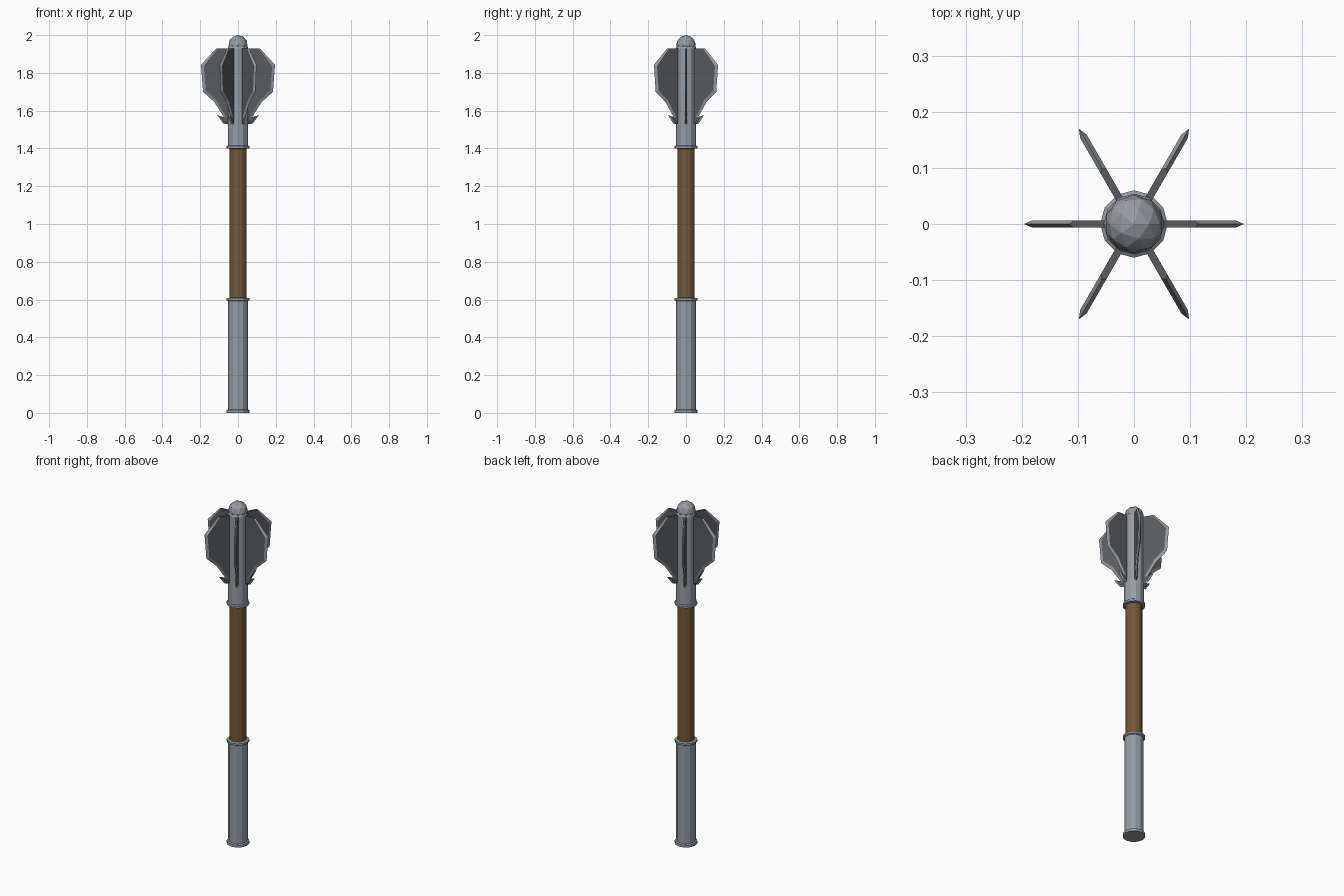
import bpy, bmesh
from math import cos, sin, pi

if "Cube" in bpy.data.objects:
    bpy.data.objects.remove(bpy.data.objects["Cube"])


def material(name, color):
    m = bpy.data.materials.new(name)
    m.diffuse_color = color
    m.use_nodes = True
    m.node_tree.nodes["Principled BSDF"].inputs["Base Color"].default_value = m.diffuse_color
    return m


wood = material("brown_wood", (0.17, 0.095, 0.04, 1))
steel = material("steel", (0.30, 0.33, 0.37, 1))
dark = material("dark_steel", (0.10, 0.105, 0.115, 1))


def make(name, bm, mats):
    bmesh.ops.recalc_face_normals(bm, faces=bm.faces[:])
    me = bpy.data.meshes.new(name)
    bm.to_mesh(me)
    bm.free()
    for m in mats:
        me.materials.append(m)
    ob = bpy.data.objects.new(name, me)
    bpy.context.collection.objects.link(ob)
    return ob


def lathe(name, profile, mat, sides=12):
    # Faceted turned part from (radius, height) pairs, capped at both ends
    bm = bmesh.new()
    rings = [[bm.verts.new((r * cos(2 * pi * i / sides), r * sin(2 * pi * i / sides), z))
              for i in range(sides)] for r, z in profile]
    for a, b in zip(rings, rings[1:]):
        for i in range(sides):
            j = (i + 1) % sides
            bm.faces.new((a[i], a[j], b[j], b[i]))
    bm.faces.new(rings[0])
    bm.faces.new(rings[-1])
    return make(name, bm, [mat])


# Handle: grip with end rings, wooden shaft, head socket
lathe("grip", [(0.06, 0), (0.06, 0.014), (0.052, 0.018), (0.052, 0.592),
               (0.06, 0.596), (0.06, 0.607), (0.045, 0.61)], steel)
lathe("shaft", [(0.045, 0.60), (0.045, 1.405)], wood)
lathe("head_socket", [(0.045, 1.398), (0.06, 1.400), (0.06, 1.412),
                      (0.054, 1.416), (0.054, 1.93), (0.048, 1.945)], steel)

# Rounded cap on top
bm = bmesh.new()
bmesh.ops.create_icosphere(bm, subdivisions=2, radius=0.052)
bmesh.ops.translate(bm, verts=bm.verts[:], vec=(0, 0, 1.948))
make("top_cap", bm, [steel])

# Flange outline: sharp edge on the mid plane, and flat side face
edge = [(0.04, 1.93), (0.115, 1.93), (0.196, 1.843), (0.185, 1.70), (0.125, 1.645),
        (0.072, 1.562), (0.11, 1.577), (0.078, 1.532), (0.04, 1.525)]
side = [(0.04, 1.93), (0.108, 1.93), (0.181, 1.837), (0.171, 1.707), (0.115, 1.656),
        (0.061, 1.562), (0.094, 1.571), (0.073, 1.540), (0.04, 1.533)]
HALF = 0.0065


def flange(index):
    bm = bmesh.new()
    mid = [bm.verts.new((x, 0, z)) for x, z in edge]
    n = len(mid)
    for y in (-HALF, HALF):
        flat = [bm.verts.new((x, y, z)) for x, z in side]
        bm.faces.new(flat).material_index = 1
        for i in range(n):
            j = (i + 1) % n
            f = bm.faces.new((mid[i], mid[j], flat[j], flat[i]))
            f.material_index = 1 if i == 0 else 0
    ob = make(f"flange_{index + 1}", bm, [steel, dark])
    ob.rotation_euler.z = index * pi / 3


# Six flanges around the head
for k in range(6):
    flange(k)
